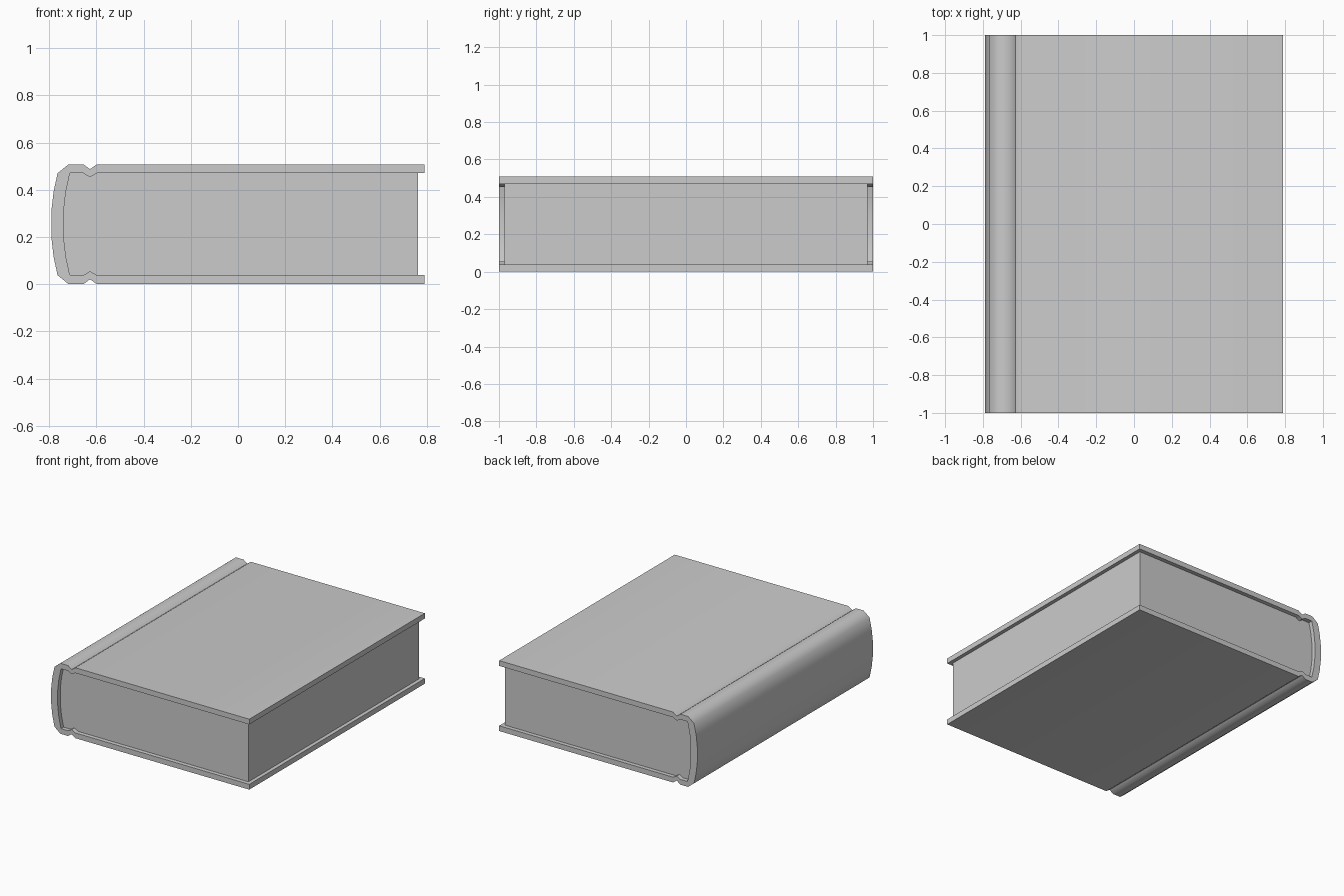
import bpy, math

if "Cube" in bpy.data.objects:
    bpy.data.objects.remove(bpy.data.objects["Cube"])

H = 0.508          # book thickness
MID = H / 2


def mirrored(half):
    """Continue an upper-half profile downwards by mirroring about mid height."""
    return half + [(x, H - z) for x, z in reversed(half)]


def extrude_profile(name, outline, half_depth, smooth_angle=None):
    """Prism from an x-z outline, extruded along y."""
    n = len(outline)
    verts = [(x, y, z) for y in (-half_depth, half_depth) for x, z in outline]
    faces = [tuple(range(n)), tuple(range(2 * n - 1, n - 1, -1))]
    faces += [(i, n + i, n + (i + 1) % n, (i + 1) % n) for i in range(n)]
    mesh = bpy.data.meshes.new(name)
    mesh.from_pydata(verts, [], faces)
    obj = bpy.data.objects.new(name, mesh)
    bpy.context.collection.objects.link(obj)
    bpy.ops.object.select_all(action='DESELECT')
    obj.select_set(True)
    bpy.context.view_layer.objects.active = obj
    # consistent outward normals
    bpy.ops.object.mode_set(mode='EDIT')
    bpy.ops.mesh.select_all(action='SELECT')
    bpy.ops.mesh.normals_make_consistent(inside=False)
    bpy.ops.object.mode_set(mode='OBJECT')
    if smooth_angle:
        bpy.ops.object.shade_smooth_by_angle(angle=math.radians(smooth_angle))
    return obj


# Upper halves of the cover profile: fore edge, hinge groove, rounded spine
outer = [(0.79, H), (-0.597, H), (-0.627, 0.487), (-0.655, H), (-0.717, H),
         (-0.764, 0.470), (-0.781, 0.392), (-0.79, 0.312)]
inner = [(0.79, 0.470), (-0.597, 0.470), (-0.627, 0.453), (-0.655, 0.470),
         (-0.712, 0.470), (-0.729, 0.390), (-0.738, 0.312)]

# Hard cover: boards, hinges and spine in one wrapped shell
extrude_profile("cover", mirrored(outer) + mirrored(inner)[::-1], 1.0, 50)

# Page block: fills the cover, set back from the three open edges
pages = [(0.763, 0.470)] + inner[1:]
extrude_profile("page_block", mirrored(pages), 0.97)
